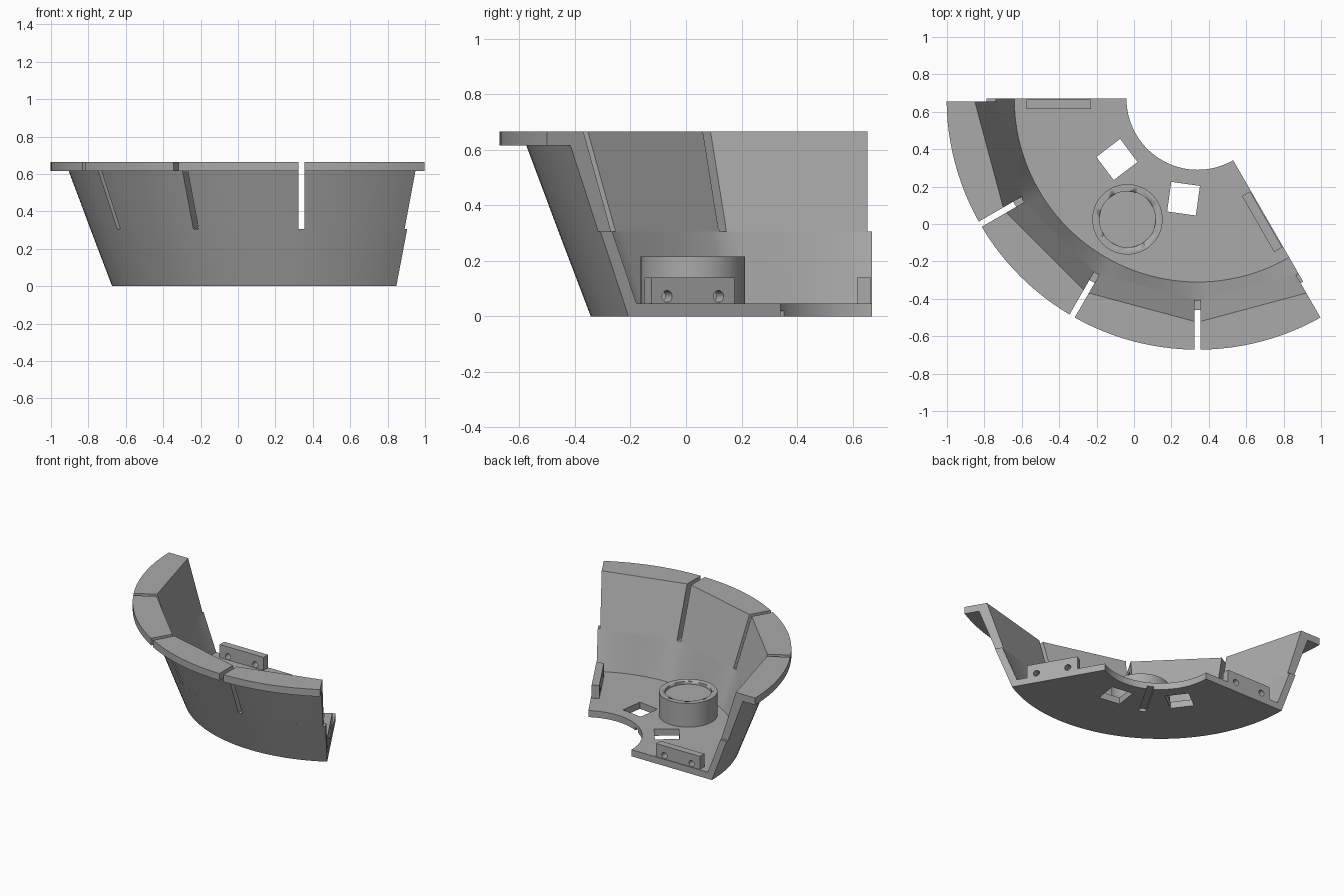
import bpy, bmesh
from math import radians, degrees, asin, cos, sin, pi
from mathutils import Matrix, Vector

cube = bpy.data.objects.get("Cube")
if cube:
    bpy.data.objects.remove(cube)

CX, CY = 0.34, 0.67        # axis of the bowl sector
START, STEP, COUNT = 180, 30, 4
HALF_GAP = 0.016           # half the width of the slots between panels
FLOOR = 0.047

grey = bpy.data.materials.new("mid grey")
grey.use_nodes = True
grey.diffuse_color = (0.4, 0.4, 0.4, 1)
grey.node_tree.nodes["Principled BSDF"].inputs["Base Color"].default_value = (0.4, 0.4, 0.4, 1)


def finish(name, bm, smooth=True):
    bmesh.ops.recalc_face_normals(bm, faces=bm.faces)
    mesh = bpy.data.meshes.new(name)
    bm.to_mesh(mesh)
    bm.free()
    mesh.materials.append(grey)
    obj = bpy.data.objects.new(name, mesh)
    bpy.context.collection.objects.link(obj)
    bpy.ops.object.select_all(action='DESELECT')
    obj.select_set(True)
    bpy.context.view_layer.objects.active = obj
    if smooth:
        bpy.ops.object.shade_smooth_by_angle(angle=radians(20))
    return obj


def sweep(name, profile, first, last, gap=0.0, steps=12):
    """Sweep (radius, z, flat) points; flat points follow straight chords."""
    bm = bmesh.new()
    rings = []
    for i in range(steps + 1):
        ring = []
        for r, z, flat in profile:
            inset = degrees(asin(gap / r))
            a = first + inset + (last - first - 2 * inset) * i / steps
            if flat:
                off = (a - START) % STEP - STEP / 2
                r *= cos(radians(STEP / 2)) / cos(radians(off))
            ring.append(bm.verts.new((CX + r * cos(radians(a)), CY + r * sin(radians(a)), z)))
        rings.append(ring)
    n = len(profile)
    for a, b in zip(rings, rings[1:]):
        for k in range(n):
            bm.faces.new((a[k], a[(k + 1) % n], b[(k + 1) % n], b[k]))
    bm.faces.new(rings[0])
    bm.faces.new(rings[-1])
    return finish(name, bm)


def frame(angle, r, side, z):
    """Local frame: x radial, y tangential."""
    return (Matrix.Translation((CX, CY, 0)) @ Matrix.Rotation(radians(angle), 4, 'Z')
            @ Matrix.Translation((r, side, z)))


def box(name, matrix, size):
    bm = bmesh.new()
    bmesh.ops.create_cube(bm, size=1, matrix=matrix @ Matrix.Diagonal((*size, 1)))
    return finish(name, bm, False)


def cylinder(name, matrix, radius, depth, sides=48):
    bm = bmesh.new()
    bmesh.ops.create_cone(bm, cap_ends=True, segments=sides, radius1=radius,
                          radius2=radius, depth=depth, matrix=matrix)
    return finish(name, bm)


def cut(target, cutter):
    cutter.hide_render = True
    mod = target.modifiers.new("cut", 'BOOLEAN')
    mod.operation, mod.solver, mod.object = 'DIFFERENCE', 'EXACT', cutter
    bpy.ops.object.select_all(action='DESELECT')
    target.select_set(True)
    bpy.context.view_layer.objects.active = target
    bpy.ops.object.modifier_apply(modifier=mod.name)
    bpy.data.objects.remove(cutter)


# Floor and continuous lower wall, blending from an arc to straight chords
base = sweep("floor_and_lower_wall",
             [(0.38, 0, False), (1.013, 0, False), (1.129, 0.305, False),
              (1.08, 0.305, True), (0.98, FLOOR, False), (0.38, FLOOR, False)],
             START, START + STEP * COUNT, steps=12 * COUNT)

# Square openings and the groove under the floor
for angle in (217, 262):
    cut(base, box("opening_cutter", frame(angle, 0.54, 0, 0.02), (0.16, 0.155, 0.2)))
cut(base, box("groove_cutter", frame(240, 0.5, 0, 0), (0.34, 0.045, 0.04)))

# Upper wall panels with flange, separated by slots
for i in range(COUNT):
    a = START + STEP * i
    sweep(f"wall_panel_{i + 1}",
          [(1.129, 0.305, False), (1.245, 0.615, False), (1.342, 0.615, False),
           (1.342, 0.665, False), (1.195, 0.665, True), (1.08, 0.305, True)],
          a, a + STEP, HALF_GAP)

# Round boss with a shallow recess
spot = Matrix.Translation((-0.035, 0.025, 0))
boss = cylinder("round_boss", spot @ Matrix.Translation((0, 0, 0.1275)), 0.188, 0.175, 64)
cut(boss, cylinder("recess_cutter", spot @ Matrix.Translation((0, 0, 0.245)), 0.15, 0.1, 64))

# Joining brackets along both straight edges, each with two bolt holes
for name, angle, side in (("right_bracket", START, 1), ("left_bracket", START + STEP * COUNT, -1)):
    bracket = box(name, frame(angle, 0.742, side * 0.03, 0.09), (0.345, 0.05, 0.1))
    for r in (0.635, 0.849):
        turn = Matrix.Rotation(pi / 2, 4, 'X')
        cut(bracket, cylinder("bolt_hole_cutter", frame(angle, r, side * 0.03, 0.072) @ turn,
                              0.021, 0.2, 24))
